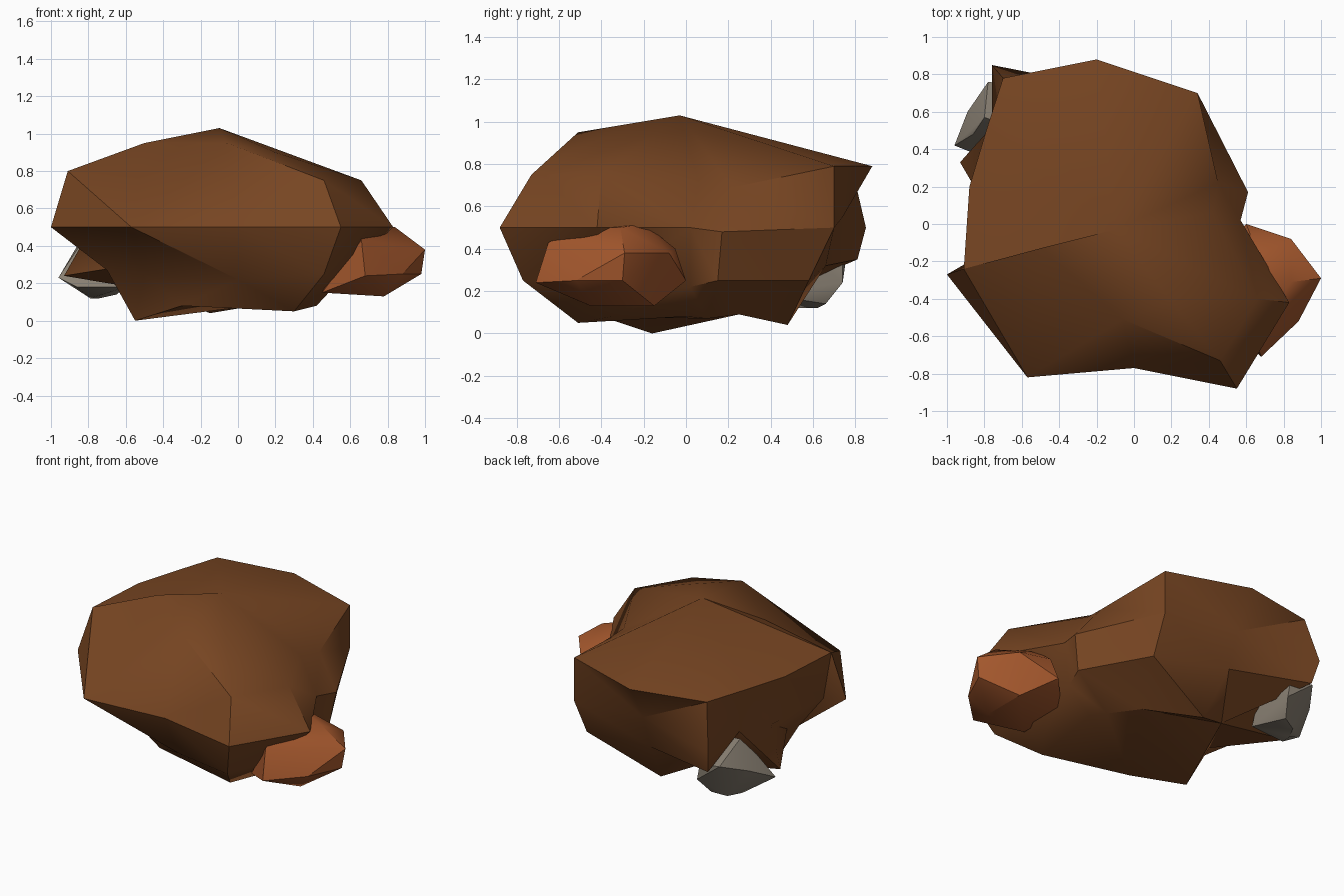
import bpy
import bmesh

# Remove only the default cube
cube = bpy.data.objects.get("Cube")
if cube:
    bpy.data.objects.remove(cube, do_unlink=True)


def make_material(name, color):
    material = bpy.data.materials.new(name)
    material.use_nodes = True
    rgba = (*color, 1)
    material.diffuse_color = rgba
    material.node_tree.nodes["Principled BSDF"].inputs["Base Color"].default_value = rgba
    return material


def finish(name, bm, material, angle):
    """Turn the bmesh into an object with crisp creases and smooth flats."""
    bmesh.ops.recalc_face_normals(bm, faces=bm.faces[:])
    mesh = bpy.data.meshes.new(name)
    bm.to_mesh(mesh)
    bm.free()
    mesh.materials.append(material)
    obj = bpy.data.objects.new(name, mesh)
    bpy.context.collection.objects.link(obj)
    bpy.ops.object.select_all(action="DESELECT")
    obj.select_set(True)
    bpy.context.view_layer.objects.active = obj
    bpy.ops.object.shade_smooth_by_angle(angle=angle)
    return obj


def loft_rock(name, rings, material):
    """Join rings of equal length; repeated points collapse into one corner."""
    bm = bmesh.new()
    corners = {}

    def corner(point):
        if point not in corners:
            corners[point] = bm.verts.new(point)
        return corners[point]

    def add_face(points):
        unique = list(dict.fromkeys(points))
        if len(unique) > 2:
            bm.faces.new([corner(p) for p in unique])

    for low, high in zip(rings, rings[1:]):
        for i in range(len(low)):
            j = (i + 1) % len(low)
            add_face((low[i], low[j], high[j], high[i]))
    add_face(rings[0][::-1])
    add_face(rings[-1])
    bmesh.ops.triangulate(bm, faces=bm.faces[:])
    return finish(name, bm, material, 0.7)


def hull_rock(name, points, material):
    """Wrap a chipped stone around its corner points."""
    bm = bmesh.new()
    for point in points:
        bm.verts.new(point)
    bmesh.ops.convex_hull(bm, input=bm.verts[:])
    loose = [v for v in bm.verts if not v.link_faces]
    bmesh.ops.delete(bm, geom=loose, context="VERTS")
    return finish(name, bm, material, 0.6)


brown = make_material("brown_rock", (0.185, 0.06, 0.016))
orange = make_material("orange_rock", (0.37, 0.096, 0.026))
gray = make_material("gray_rock", (0.25, 0.215, 0.17))

# Shared corners of the boulder
peak = (-.1, -.03, 1.03)
ridge = (-.5, -.13, .95)
bump = (-.06, -.51, .95)
shoulder = (.2, -.41, .9)
left_brow = (-.91, -.24, .8)
foot = (-.55, -.16, 0)
heel = (-.4, .35, .15)

# Rings run from the left corner, across the front, right side and back
underside = [foot, foot, (-.3, -.4, .08), (.3, -.51, .05), (.42, -.35, .08),
             (.35, 0, .08), (.3, .1, .07), (.15, .25, .09), (-.15, .48, .04),
             heel, heel, heel, heel]
lower = [(-.7, -.2, .27), (-.5, -.35, .25), (0, -.64, .22), (.46, -.77, .25),
         (.55, -.4, .22), (.53, .02, .22), (.57, .15, .25), (.33, .58, .25),
         (-.2, .66, .32), (-.73, .81, .35), (-.6, .52, .33),
         (-.93, .33, .24), (-.68, -.1, .28)]
middle = [(-1, -.27, .5), (-.57, -.82, .5), (0, -.77, .5), (.55, -.88, .5),
          (.83, -.42, .5), (.57, .02, .5), (.61, .17, .48), (.34, .7, .5),
          (-.2, .74, .55), (-.76, .85, .5), (-.76, .52, .52),
          (-.8, .24, .47), (-.88, -.2, .5)]
upper = [left_brow, ridge, bump, (.46, -.73, .75),
         (.66, -.4, .75), (.42, .06, .72), (.45, .22, .69), (.34, .7, .79),
         (-.2, .88, .79), (-.7, .78, .8), (-.79, .5, .8),
         (-.88, .2, .8), left_brow]
crown = [peak, ridge, bump, shoulder] + [peak] * 9
loft_rock("boulder", [underside, lower, middle, upper, crown], brown)

# Orange stone leaning on the front of the +x side
hull_rock("orange_stone", [
    (.68, -.71, .24), (.66, -.65, .43), (.66, -.5, .5), (.84, -.31, .5),
    (.62, -.2, .52), (.84, -.08, .38), (.62, -.05, .4), (1, -.29, .38),
    (.98, -.3, .25), (.88, -.52, .25), (.78, -.45, .13), (.78, -.15, .13),
    (.6, 0, .25), (.45, -.5, .15), (.45, -.15, .16)], orange)

# Gray stone tucked under the back corner of the -x side
hull_rock("gray_stone", [
    (-.96, .42, .23), (-.89, .6, .32), (-.86, .48, .38), (-.8, .57, .5),
    (-.78, .76, .38), (-.62, .74, .35), (-.86, .38, .18), (-.74, .62, .12),
    (-.79, .53, .12), (-.65, .66, .14), (-.6, .4, .18), (-.6, .5, .45),
    (-.6, .74, .24)], gray)
